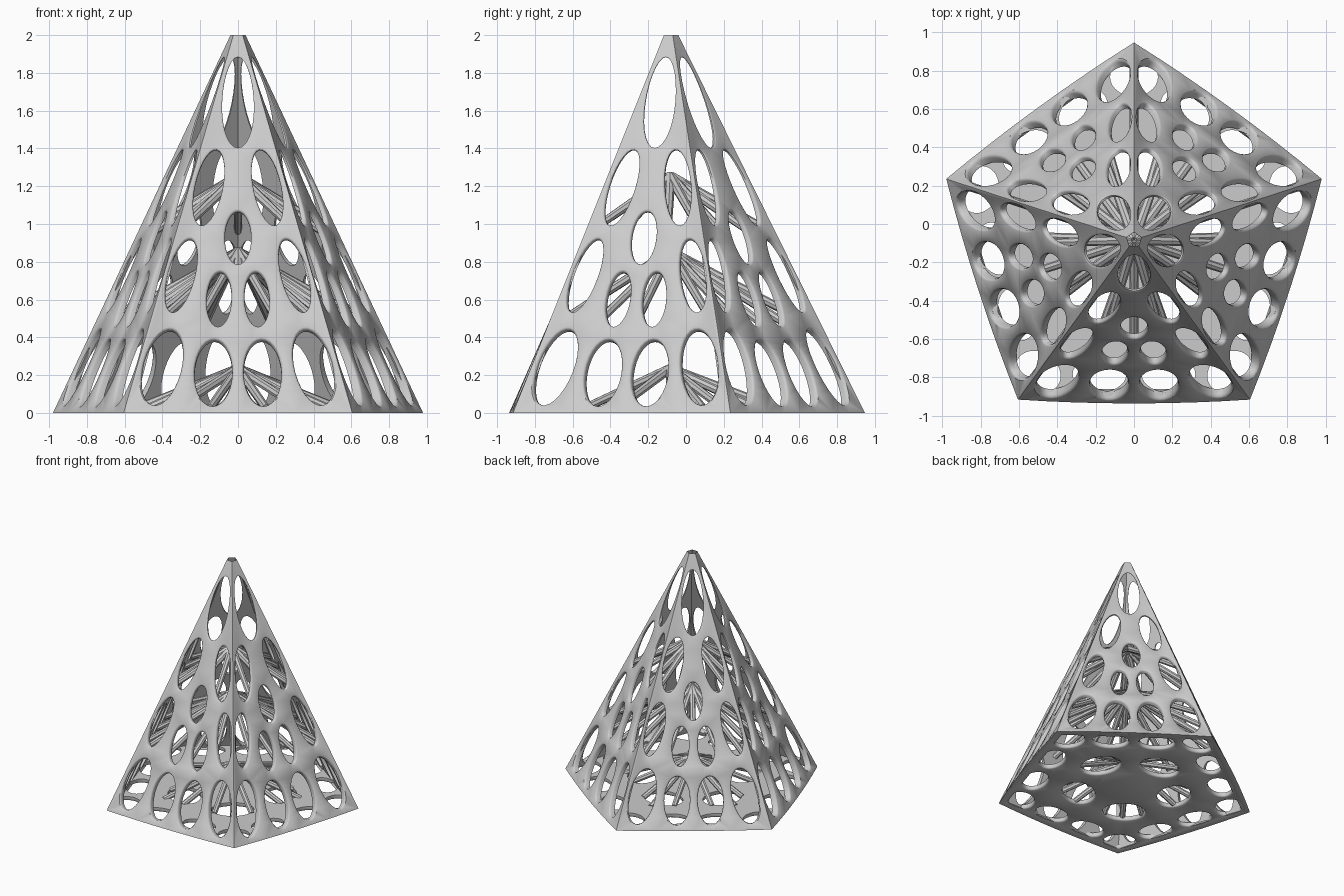
import bpy, bmesh, math
from mathutils import Vector, Matrix

if "Cube" in bpy.data.objects:
    bpy.data.objects.remove(bpy.data.objects["Cube"])

R, CY, H, TOP = 1.03, -0.083, 2.085, 2.0     # base radius, centre y, virtual apex, cut height
APO = R * math.cos(math.pi / 5)
HALF = R * math.sin(math.pi / 5)
N = Vector((0, -H, APO)).normalized()

grey = bpy.data.materials.new("light_grey")
grey.diffuse_color = (0.6, 0.6, 0.6, 1)
grey.use_nodes = True
grey.node_tree.nodes["Principled BSDF"].inputs["Base Color"].default_value = grey.diffuse_color


def ellipse(x, y, a, b, tilt=0, egg=0, n=28):
    """Return a function giving the tilted ellipse outline grown by an offset."""
    c, s = math.cos(math.radians(tilt)), math.sin(math.radians(tilt))

    def loop(off):
        pts = []
        for i in range(n):
            t = 2 * math.pi * i / n
            u = (a + off) * math.cos(t) * (1 - egg * math.sin(t))
            v = (b + off) * math.sin(t)
            pts.append((x + u * c - v * s, y + u * s + v * c))
        return pts
    return loop


def panel(name, outer, inner, holes, place, normal):
    """Pierced slab: place(x, y, f) maps to 3D, f = 0 outside to 1 inside."""
    bm = bmesh.new()

    def ring(pts, f):
        return [bm.verts.new(place(px, py, f)) for px, py in pts]

    def edges(vs):
        out = []
        for p, q in zip(vs, vs[1:] + vs[:1]):
            out.append(bm.edges.get((p, q)) or bm.edges.new((p, q)))
        return out

    def bridge(r1, r2):
        n = len(r1)
        for i in range(n):
            j = (i + 1) % n
            bm.faces.new((r1[i], r1[j], r2[j], r2[i]))

    ro, ri = ring(outer, 0), ring(inner, 1)
    bridge(ro, ri)
    front, back = edges(ro), edges(ri)
    for h in holes:
        rings = [ring(h(o), f) for o, f in ((.011, 0), (.004, .12), (0, .35), (0, 1))]
        for p, q in zip(rings, rings[1:]):
            bridge(p, q)
        front += edges(rings[0])
        back += edges(rings[-1])
    bmesh.ops.triangle_fill(bm, use_beauty=True, edges=front, normal=normal)
    bmesh.ops.triangle_fill(bm, use_beauty=True, edges=back, normal=-normal)
    bmesh.ops.recalc_face_normals(bm, faces=bm.faces[:])
    return finish(name, bm)


def finish(name, bm):
    me = bpy.data.meshes.new(name)
    bm.to_mesh(me)
    bm.free()
    me.materials.append(grey)
    ob = bpy.data.objects.new(name, me)
    bpy.context.collection.objects.link(ob)
    ob.location = (0, CY, 0)
    return ob


def width(z):
    return HALF * (1 - z / H)


# Side walls: one pierced trapezoid, slightly bulged at the foot, repeated five times
def on_side(x, z, f):
    k = 1 - z / H
    bulge = .02 * max(0, 1 - z / .5) * max(0, 1 - (x / width(z)) ** 2)
    return Vector((x, -APO * k - bulge, z)) - N * (.05 * k * f)


def outline(z0):
    n = 8
    foot = [(width(z0) * (2 * i / n - 1), z0) for i in range(n + 1)]
    return foot + [(width(TOP), TOP), (-width(TOP), TOP)]


side_holes = [ellipse(0, .93, .07, .14), ellipse(0, 1.645, .084, .24, 0, .1)]
for x, z, a, b, tilt in ((.40, .245, .1, .205, 15), (.13, .215, .1, .175, 2),
                         (.30, .73, .07, .2, 15), (.1, .605, .066, .145, 3),
                         (.155, 1.195, .073, .205, 12)):
    for s in (1, -1):
        side_holes.append(ellipse(s * x, z, a, b, s * tilt))

wall = panel("side_wall", outline(0), outline(.02), side_holes, on_side, N)
for i in range(1, 5):
    ob = wall.copy()
    ob.name = "side_wall_%d" % (i + 1)
    ob.rotation_euler.z = i * math.tau / 5
    bpy.context.collection.objects.link(ob)


# Base plate: fifteen holes round the rim and five inside
def polar(r, ang):
    return r * math.cos(ang), r * math.sin(ang)


base_holes = []
for i in range(5):
    corner = math.pi / 2 + i * math.tau / 5
    mid = corner + math.pi / 5
    base_holes.append(ellipse(*polar(.85, corner), .1, .125, math.degrees(corner)))
    base_holes.append(ellipse(*polar(.39, corner), .125, .165, math.degrees(corner)))
    for s in (1, -1):
        v = Matrix.Rotation(mid, 2) @ Vector((.7, s * .18))
        base_holes.append(ellipse(v.x, v.y, .095, .14, math.degrees(mid)))
penta = [polar(R, math.pi / 2 + i * math.tau / 5) for i in range(5)]
panel("base_plate", penta, [(x * .98, y * .98) for x, y in penta], base_holes,
      lambda x, y, f: Vector((x, y, .035 * f)), Vector((0, 0, -1)))


# Inner floors: ribs fanning down from a raised centre
def rib(bm, p, q, r1, r2):
    d = q - p
    m = Matrix.Translation((p + q) / 2) @ d.to_track_quat('Z', 'Y').to_matrix().to_4x4()
    bmesh.ops.create_cone(bm, cap_ends=True, segments=8, radius1=r1, radius2=r2,
                          depth=d.length, matrix=m)


def floor(name, peak, z, reach, fractions, r1, r2):
    bm = bmesh.new()
    top = Vector((0, 0, peak - r1))
    for i in range(5):
        rot = Matrix.Rotation(i * math.tau / 5, 3, 'Z')
        for f in fractions:
            k = reach * (1 - z / H)
            rib(bm, top, rot @ Vector((f * HALF * k, -APO * k, z)), r1, r2)
    return finish(name, bm)


floor("base_ribs", .26, .025, .55, (-1, -.45, .45), .025, .022)
floor("lower_floor_ribs", .88, .46, .95, (-1, -.5, 0, .5), .025, .022)
floor("upper_floor_ribs", 1.28, .96, .95, (-1, -.4, .4), .028, .02)

# Smooth shading with sharp edges kept
bpy.ops.object.select_all(action='DESELECT')
for ob in bpy.context.scene.objects:
    ob.select_set(True)
bpy.context.view_layer.objects.active = wall
bpy.ops.object.shade_smooth_by_angle(angle=math.radians(40))
